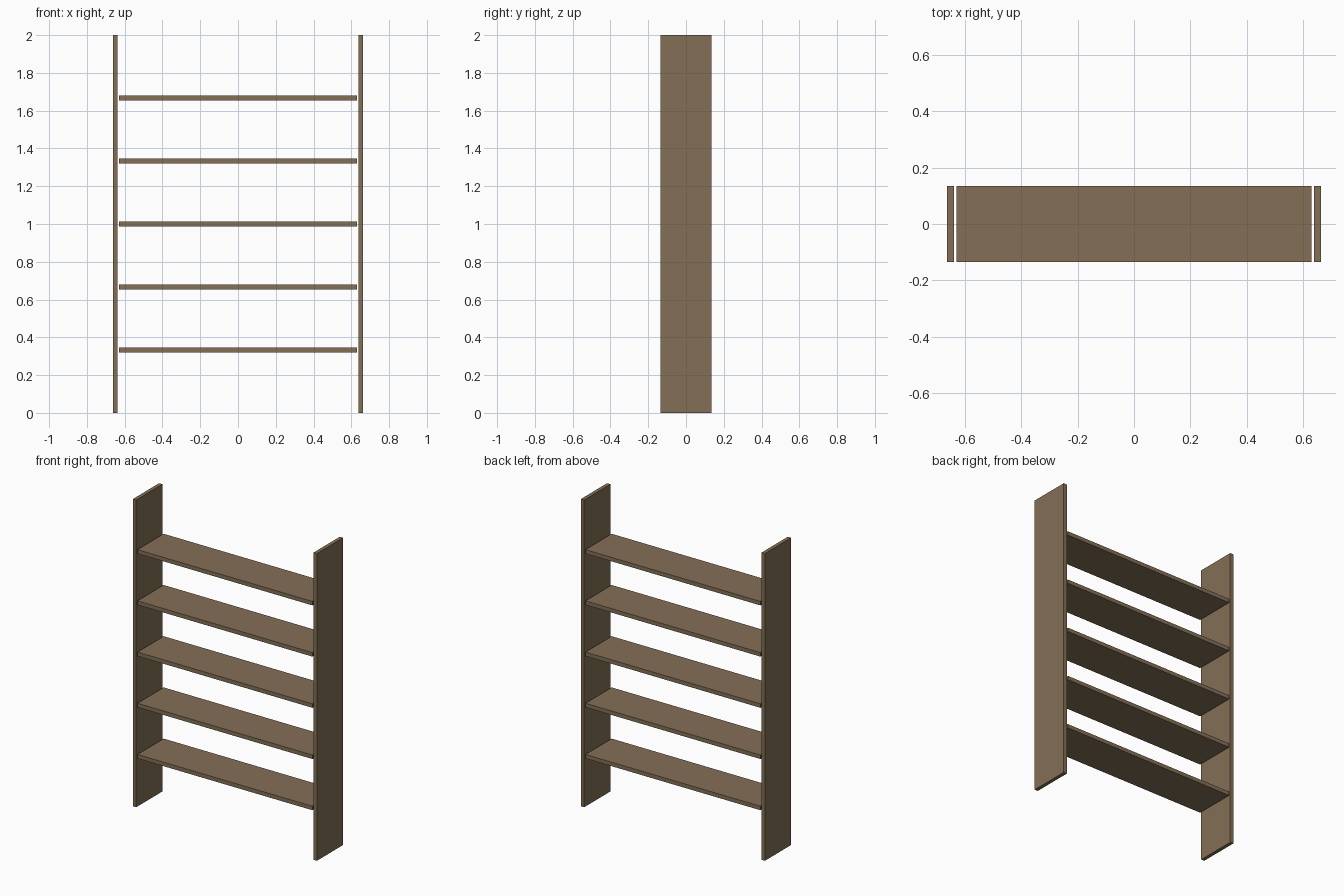
import bpy

if "Cube" in bpy.data.objects:
    bpy.data.objects.remove(bpy.data.objects["Cube"])

HEIGHT, DEPTH = 2.0, 0.27
PANEL_X, PANEL_T = 0.651, 0.024
SHELF_W, SHELF_T = 1.26, 0.026
SHELVES = 5

wood = bpy.data.materials.new("wood")
wood.diffuse_color = (0.227, 0.159, 0.093, 1)
wood.use_nodes = True
wood.node_tree.nodes["Principled BSDF"].inputs["Base Color"].default_value = wood.diffuse_color


def board(name, size, location):
    bpy.ops.mesh.primitive_cube_add(size=1, location=location)
    obj = bpy.context.object
    obj.name = name
    obj.scale = size
    bpy.ops.object.transform_apply(location=False, rotation=False, scale=True)
    obj.data.materials.append(wood)


# Upright side panels
for side, sign in (("left", -1), ("right", 1)):
    board(f"side_panel_{side}", (PANEL_T, DEPTH, HEIGHT),
          (sign * PANEL_X, 0, HEIGHT / 2))

# Evenly spaced shelves, with a small gap at each end
for i in range(1, SHELVES + 1):
    board(f"shelf_{i}", (SHELF_W, DEPTH, SHELF_T),
          (0, 0, HEIGHT * i / (SHELVES + 1)))
